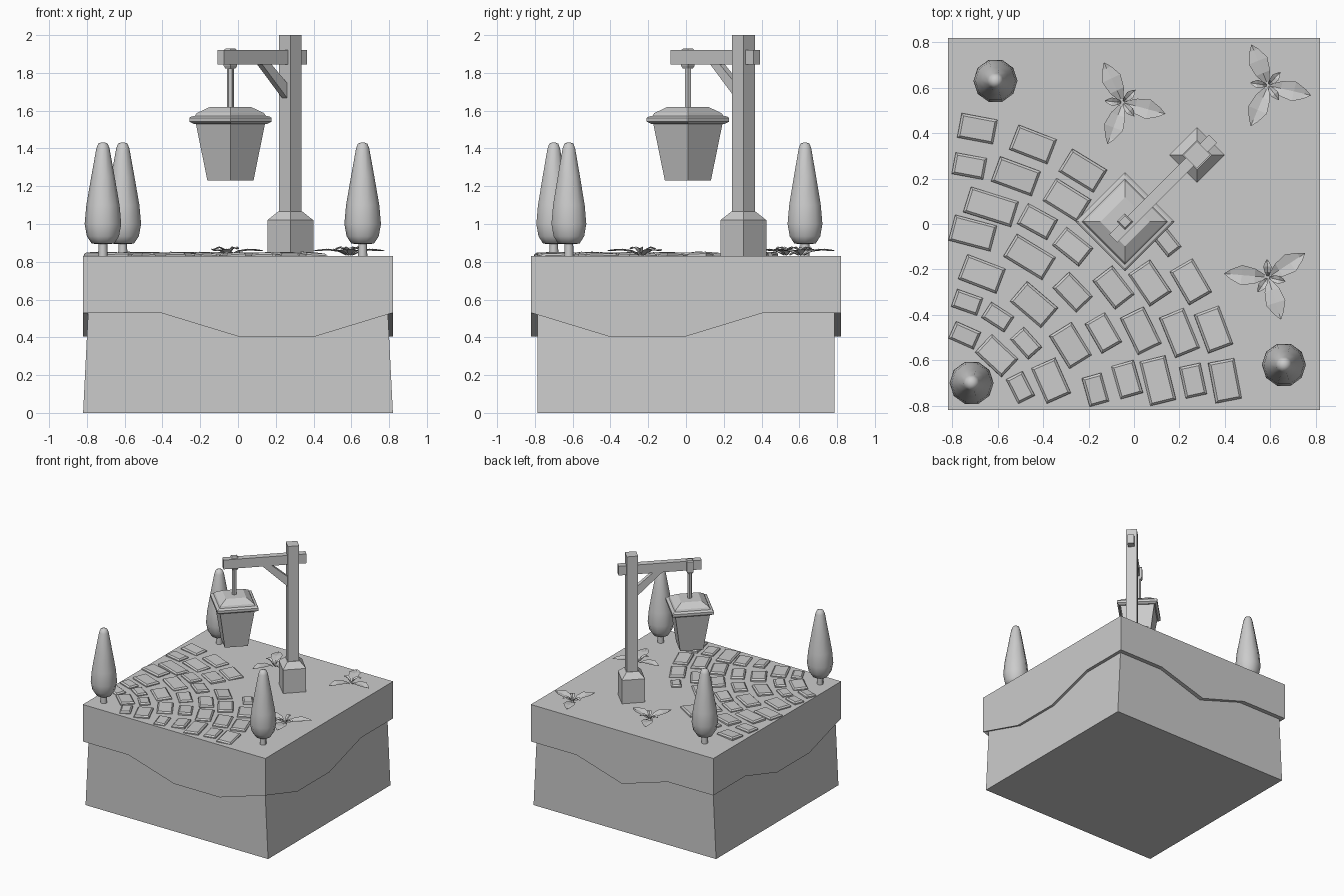
import bpy, random
from math import sin, cos, tau, radians, atan2, pi
from mathutils import Vector, Matrix

if "Cube" in bpy.data.objects:
    bpy.data.objects.remove(bpy.data.objects["Cube"])

random.seed(4)
TOP = 0.83


def mesh_object(name, verts, faces):
    me = bpy.data.meshes.new(name)
    me.from_pydata([tuple(v) for v in verts], [], faces)
    ob = bpy.data.objects.new(name, me)
    bpy.context.collection.objects.link(ob)
    return ob


def skin(name, rings, cap_start=True, cap_end=True):
    """Join equal-length counter-clockwise rings, listed from bottom to top."""
    n = len(rings[0])
    verts = [v for r in rings for v in r]
    faces = []
    for k in range(len(rings) - 1):
        for i in range(n):
            j = (i + 1) % n
            faces.append((k*n + i, k*n + j, (k+1)*n + j, (k+1)*n + i))
    if cap_start:
        faces.append(tuple(reversed(range(n))))
    if cap_end:
        faces.append(tuple(range((len(rings)-1)*n, len(rings)*n)))
    return mesh_object(name, verts, faces)


def lathe(name, profile, x, y, sides=4, smooth=False):
    rings = [[(x + r*cos(tau*i/sides), y + r*sin(tau*i/sides), z) for i in range(sides)]
             for r, z in profile]
    ob = skin(name, rings)
    if smooth:
        bpy.context.view_layer.objects.active = ob
        ob.select_set(True)
        bpy.ops.object.shade_smooth_by_angle(angle=radians(50))
        ob.select_set(False)
    return ob


def rect(a, b, z):
    return [(-a, -b, z), (a, -b, z), (a, b, z), (-a, b, z)]


# Earth block, splayed towards the bottom
skin("earth_block", [rect(0.82, 0.785, 0), rect(0.79, 0.785, 0.6)])

# Grass slab with a wavy overhanging skirt
H, L = 0.53, 0.405
waves = [(H, H, L, L), (H, L, L, H), (H, H, L, H), (H, H, L, L)]  # front, right, back, left
corners = rect(1, 1, 0)
inner, outer, upper = [], [], []
for s, wave in enumerate(waves):
    a, b = Vector(corners[s]), Vector(corners[(s + 1) % 4])
    for i, z in enumerate(wave):
        p = a.lerp(b, i / 4)
        inner.append(p*0.785 + Vector((0, 0, z)))
        outer.append(p*0.82 + Vector((0, 0, z)))
        upper.append(p*0.82 + Vector((0, 0, TOP)))
skin("grass_slab", [inner, outer, upper], cap_start=False)

# Lamp post and its plinth, turned 45 degrees
PX, PY = 0.277, 0.304
lathe("post_plinth", [(0.122, TOP - 0.01), (0.122, 1.02), (0.065, 1.065)], PX, PY)
lathe("post", [(0.06, 1.03), (0.06, 2.0)], PX, PY)

# Beam and brace, extruded side-on in the diagonal plane
def diagonal_prism(name, outline, width):
    along, side = Vector((1, 1, 0)).normalized(), Vector((1, -1, 0)).normalized()
    base = Vector((PX, PY, 0))
    return skin(name, [[base + along*s + side*w + Vector((0, 0, z)) for s, z in outline]
                       for w in (width/2, -width/2)])


diagonal_prism("beam", [(-0.52, 1.92), (-0.52, 1.845), (0.1, 1.845), (0.1, 1.92)][::-1], 0.05)
diagonal_prism("brace", [(-0.235, 1.85), (-0.165, 1.85), (-0.03, 1.735), (-0.03, 1.655)], 0.038)

# Hanging lantern
LX, LY = -0.04, 0.01
lathe("beam_collar", [(0.026, 1.822), (0.036, 1.838), (0.036, 1.92), (0.026, 1.928)], LX, LY)
lathe("hanger_rod", [(0.018, 1.61), (0.018, 1.84)], LX, LY, 6)
lathe("lantern_body", [(0.122, 1.23), (0.185, 1.54)], LX, LY)
lathe("lantern_roof", [(0.195, 1.53), (0.218, 1.542), (0.218, 1.562), (0.205, 1.57),
                       (0.188, 1.572), (0.178, 1.587), (0.108, 1.62)], LX, LY)

# Cypress trees
for i, (x, y) in enumerate([(-0.61, 0.63), (-0.715, -0.70), (0.66, -0.62)]):
    lathe(f"tree_trunk_{i}", [(0.025, TOP - 0.01), (0.022, 0.92)], x, y, 8, True)
    lathe(f"tree_crown_{i}", [(0.03, 0.893), (0.06, 0.897), (0.085, 0.935), (0.097, 1.0),
                              (0.088, 1.1), (0.062, 1.25), (0.035, 1.4), (0.025, 1.425),
                              (0.008, 1.432)], x, y, 10, True)

# Paving stones: x, y, length, grouped in curved rows about the front left corner
rows = [
    [(-.69, .42, .16), (-.445, .35, .18), (-.225, .235, .18), (-.07, -.09, .16), (.145, -.08, .11)],
    [(-.725, .255, .14), (-.52, .21, .19), (-.295, .105, .18), (-.27, -.1, .15),
     (-.09, -.28, .16), (.07, -.26, .17), (.25, -.255, .17)],
    [(-.63, .075, .22), (-.425, .01, .15), (-.46, -.145, .2), (-.27, -.3, .15),
     (-.135, -.48, .15), (.03, -.47, .18), (.2, -.48, .19), (.35, -.465, .18)],
    [(-.71, -.04, .19), (-.67, -.22, .18), (-.44, -.355, .18), (-.28, -.535, .17),
     (-.03, -.685, .15), (.105, -.69, .2), (.26, -.69, .14), (.4, -.69, .18)],
    [(-.735, -.345, .12), (-.6, -.41, .12), (-.475, -.525, .12), (-.365, -.69, .17), (-.17, -.73, .13)],
    [(-.745, -.49, .12), (-.605, -.58, .16), (-.5, -.72, .12)],
]
for r, row in enumerate(rows):
    for i, (x, y, length) in enumerate(row):
        a, b = length/2, min(0.058, length*0.34)
        turn = atan2(y + 0.95, x + 0.95) + pi/2
        tilt = Matrix.Rotation(random.uniform(-.07, .07), 4, 'X') @ \
            Matrix.Rotation(random.uniform(-.05, .05), 4, 'Y')
        stone = skin(f"paving_stone_{r}_{i}", [rect(a, b, -0.02), rect(a, b, 0.008),
                                               rect(a - 0.01, b - 0.01, 0.018)])
        stone.matrix_world = Matrix.Translation((x, y, TOP)) @ Matrix.Rotation(turn, 4, 'Z') @ tilt

# Leafy weeds: three long folded leaves and three short upright ones
LEAF = [(0.08, 0.012, 0.012), (0.3, 0.034, 0.036), (0.6, 0.045, 0.046), (0.85, 0.022, 0.04)]


def leaf(name, x, y, angle, length, lift):
    verts, faces = [], []
    k = length / 0.2
    for t, w, z in LEAF:
        verts += [(t*length, -w*k, z*lift), (t*length, 0, z*lift - 0.008), (t*length, w*k, z*lift)]
    verts.append((length, 0, 0.034*lift))
    for i in range(0, 9, 3):
        faces += [(i, i+3, i+4, i+1), (i+1, i+4, i+5, i+2)]
    faces += [(9, 12, 10), (10, 12, 11)]
    ob = mesh_object(name, verts, faces)
    ob.location, ob.rotation_euler = (x, y, TOP), (0, 0, radians(angle))


weeds = [(-0.05, 0.535, (115, -15, -110)), (0.59, 0.61, (112, -13, -113)),
         (0.59, -0.235, (33, 175, -73))]
for i, (x, y, angles) in enumerate(weeds):
    for j, angle in enumerate(angles):
        leaf(f"weed_{i}_leaf_{j}", x, y, angle, 0.195, 0.85)
        leaf(f"weed_{i}_small_leaf_{j}", x, y, angle + 60, 0.08, 1.1)
